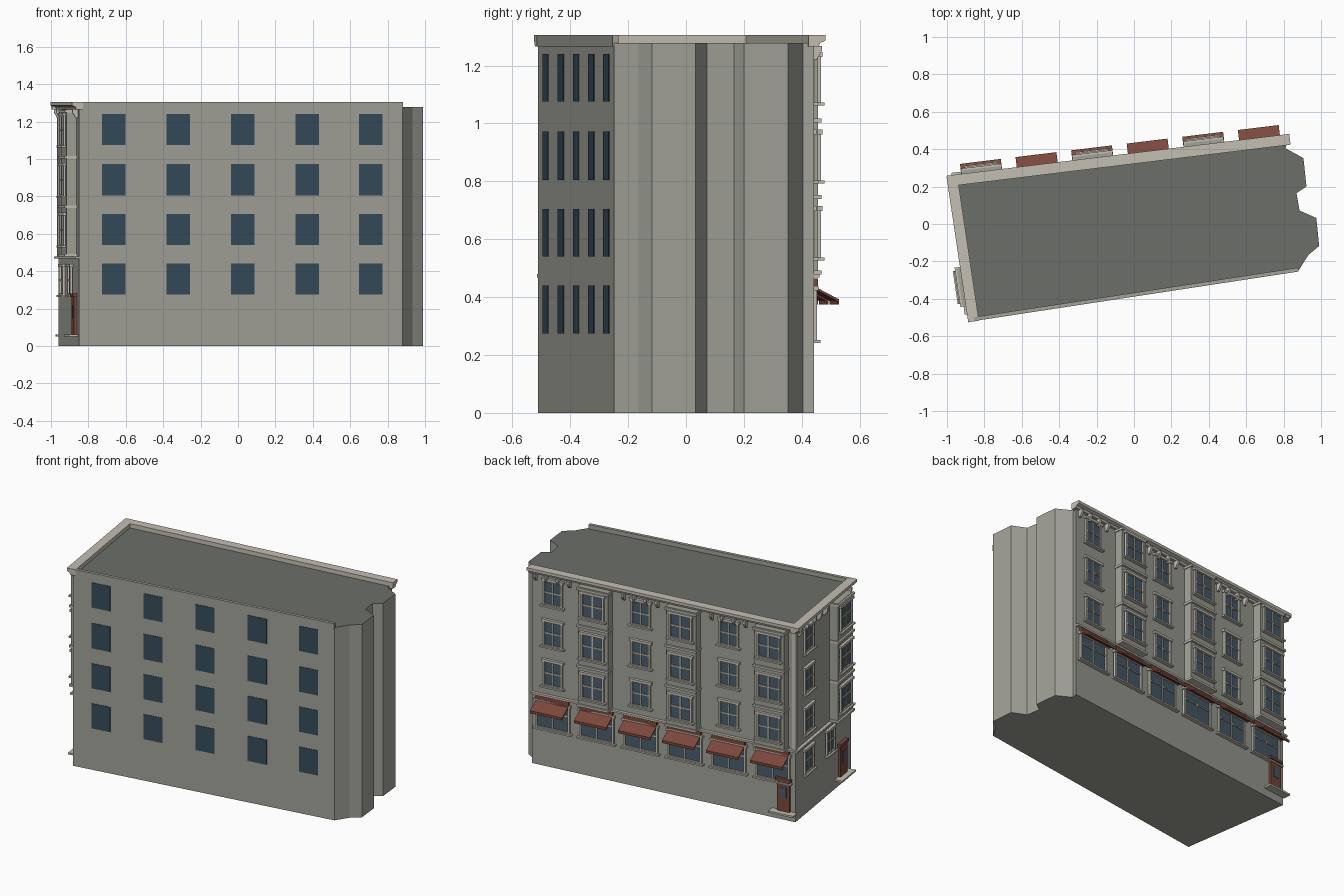
import bpy, bmesh
from mathutils import Vector

if "Cube" in bpy.data.objects:
    bpy.data.objects.remove(bpy.data.objects["Cube"])


def mat(name, c):
    m = bpy.data.materials.new(name)
    m.diffuse_color = (*c, 1)
    m.use_nodes = True
    m.node_tree.nodes["Principled BSDF"].inputs["Base Color"].default_value = m.diffuse_color
    return m


WALL = mat("wall", (.36, .36, .32))
TRIM = mat("trim", (.55, .52, .45))
GLASS = mat("glass", (.07, .11, .15))
PANEL = mat("flat_window", (.035, .07, .1))
RED = mat("red", (.2, .065, .045))
ROOF = mat("roof", (.15, .16, .14))
parts = {}


class Face:
    """Wall plane: u runs along it, n points outward, z is up."""
    def __init__(self, a, b, centre=(0, 0)):
        self.o = Vector((*a, 0))
        d = Vector((*b, 0)) - self.o
        self.len = d.length
        self.u = d.normalized()
        self.n = Vector((self.u.y, -self.u.x, 0))
        if self.n.dot(self.o - Vector((*centre, 0))) < 0:
            self.n = -self.n

    def at(self, u, n, z):
        return self.o + self.u * u + self.n * n + Vector((0, 0, z))


def prism(name, m, f, u0, u1, profile):
    """Extrude an (n, z) profile along a wall from u0 to u1."""
    bm, _ = parts.setdefault(name, (bmesh.new(), m))
    a = [bm.verts.new(f.at(u0, n, z)) for n, z in profile]
    b = [bm.verts.new(f.at(u1, n, z)) for n, z in profile]
    faces = [bm.faces.new(a), bm.faces.new(b[::-1])]
    for i in range(len(a)):
        j = (i + 1) % len(a)
        faces.append(bm.faces.new((a[j], a[i], b[i], b[j])))
    bmesh.ops.recalc_face_normals(bm, faces=faces)


def box(name, m, f, u0, u1, n0, n1, z0, z1):
    prism(name, m, f, u0, u1, [(n0, z0), (n1, z0), (n1, z1), (n0, z1)])


def window(name, f, u, w, z0, z1, n=0, sill=True, rail=.5):
    a, b, t = u - w / 2, u + w / 2, .013
    fr = name + "_frames"
    box(name + "_glass", GLASS, f, a, b, n - .005, n + .004, z0, z1)
    box(fr, TRIM, f, a, a + t, n, n + .014, z0, z1)
    box(fr, TRIM, f, b - t, b, n, n + .014, z0, z1)
    box(fr, TRIM, f, a - .008, b + .008, n, n + .018, z1 - t, z1 + .004)
    box(fr, TRIM, f, u - .004, u + .004, n, n + .01, z0, z1)
    zr = z0 + (z1 - z0) * rail
    box(fr, TRIM, f, a, b, n, n + .01, zr - .004, zr + .004)
    box(fr, TRIM, f, a, b, n, n + .012, z0, z0 + .01)
    if sill:
        box(fr, TRIM, f, a - .012, b + .012, n, n + .024, z0 - .008, z0 + .002)


def bay(f, u, w):
    a, b, d = u - w / 2, u + w / 2, .055
    box("bay_bodies", WALL, f, a, b, -.01, d, .48, 1.265)
    for z in (.485, .745, 1.01, 1.255):
        box("bay_bands", TRIM, f, a - .006, b + .006, 0, d + .012, z - .007, z + .007)
    for z0, z1 in FLOORS:
        window("bay_window", f, u, w - .045, z0, z1, d)


def door(f, u, w):
    box("doors", RED, f, u - w / 2, u + w / 2, 0, .016, .055, .28)
    box("door_glass", GLASS, f, u - w / 4, u + w / 4, .01, .019, .15, .22)
    box("door_heads", RED, f, u - w / 2 - .01, u + w / 2 + .01, 0, .022, .262, .28)
    box("door_steps", TRIM, f, u - w, u + w, 0, .05, .05, .062)


FL, FR, BR, BL = (-.85, -.512), (.88, -.248), (.82, .442), (-.96, .225)
front, back, left = Face(FL, FR), Face(BL, BR), Face(BL, FL)
FLOORS = [(.535, .71), (.80, .975), (1.07, 1.243)]
H = 1.277

# main block with the stepped right-hand end
outline = [FL, FR, (.933, -.165), (.99, -.118), (.975, .032), (.885, .072),
           (.869, .165), (.922, .2), (.906, .352), (.81, .405), BR, BL]
bm = bmesh.new()
base = bm.faces.new([bm.verts.new((x, y, 0)) for x, y in outline])
top = bmesh.ops.extrude_face_region(bm, geom=[base])["geom"]
bmesh.ops.translate(bm, verts=[v for v in top if isinstance(v, bmesh.types.BMVert)], vec=(0, 0, H))
bmesh.ops.recalc_face_normals(bm, faces=bm.faces)
for fc in bm.faces:
    fc.material_index = int(fc.normal.z > .9)
me = bpy.data.meshes.new("building_body")
bm.to_mesh(me)
bm.free()
me.materials.append(WALL)
me.materials.append(ROOF)
bpy.context.collection.objects.link(bpy.data.objects.new("building_body", me))

# parapet and cornice
box("parapet", WALL, front, -.005, front.len, -.015, .006, 1.265, 1.305)
corn = [(-.02, 1.265), (.015, 1.265), (.02, 1.278), (.038, 1.286), (.038, 1.305), (-.02, 1.305)]
prism("cornice", TRIM, back, -.036, back.len + .015, corn)
prism("cornice", TRIM, left, -.036, left.len + .008, corn)

# plain rear windows on the front side
for x in (-.665, -.32, .025, .37, .71):
    u = (x + .85) / front.u.x
    for z0, z1 in [(.275, .44), (.54, .705), (.805, .972), (1.075, 1.24)]:
        box("flat_windows", PANEL, front, u - .063, u + .063, -.005, .003, z0, z1)

# string course between shops and upper floors
for f in (back, left):
    box("string_course", TRIM, f, -.02, f.len, 0, .02, .467, .479)
    box("corner_pilaster", TRIM, f, -.006, .022, 0, .006, .479, 1.265)

# street facade: shopfronts, awnings, alternating bays and windows
for i in range(6):
    u = .151 + .2993 * i
    window("shop_window", back, u, .235, .25, .435, rail=.62)
    box("sign_panels", RED, back, u - .112, u + .112, 0, .018, .43, .465)
    prism("awnings", RED, back, u - .11, u + .11,
          [(.01, .435), (.092, .392), (.092, .375), (.086, .375), (.086, .386), (.01, .426)])
    if i % 2 == 0:
        bay(back, u, .205)
        continue
    for z0, z1 in FLOORS:
        window("upper_window", back, u, .135, z0, z1)
    for k in (-.115, -.04, .04, .115):
        prism("brackets", TRIM, back, u + k - .008, u + k + .008,
              [(0, 1.22), (.012, 1.22), (.03, 1.25), (.03, 1.268), (0, 1.268)])
door(back, .075, .085)

# left side: window column, bay, ground window and door
for z0, z1 in [(.27, .435)] + FLOORS:
    window("side_window", left, .17, .125, z0, z1)
window("side_window", left, .46, .11, .27, .435)
bay(left, .56, .2)
door(left, .62, .09)
for k in (.04, .12, .22, .3, .38, .7):
    prism("brackets", TRIM, left, k - .008, k + .008,
          [(0, 1.22), (.012, 1.22), (.03, 1.25), (.03, 1.268), (0, 1.268)])

# turn the collected pieces into objects
for name, (bm, m) in parts.items():
    me = bpy.data.meshes.new(name)
    bm.to_mesh(me)
    bm.free()
    me.materials.append(m)
    bpy.context.collection.objects.link(bpy.data.objects.new(name, me))
